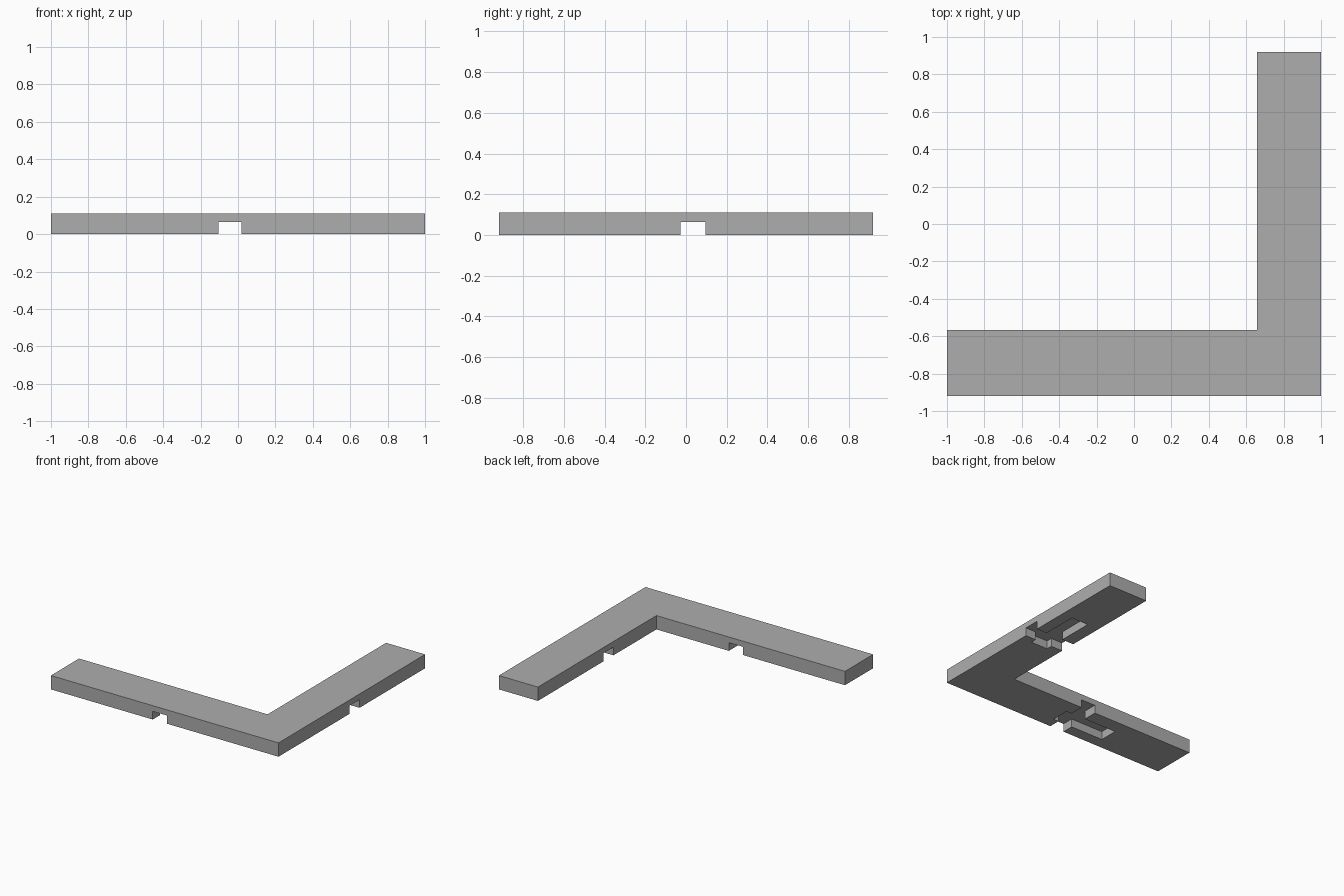
import bpy
import bmesh

if "Cube" in bpy.data.objects:
    bpy.data.objects.remove(bpy.data.objects["Cube"], do_unlink=True)

LEFT, BACK = 1.0, 0.92
HEIGHT, RECESS = 0.11, 0.065

grey = bpy.data.materials.new("plain grey")
grey.use_nodes = True
COLOUR = (0.42, 0.42, 0.42, 1)
grey.diffuse_color = COLOUR
grey.node_tree.nodes["Principled BSDF"].inputs["Base Color"].default_value = COLOUR


def prism(name, outline, z0, z1):
    """Extrude a flat outline from z0 up to z1."""
    bm = bmesh.new()
    base = bm.faces.new([bm.verts.new((x, y, z0)) for x, y in outline])
    top = bmesh.ops.extrude_face_region(bm, geom=[base])["geom"]
    bmesh.ops.translate(bm, vec=(0, 0, z1 - z0),
                        verts=[v for v in top if isinstance(v, bmesh.types.BMVert)])
    bmesh.ops.recalc_face_normals(bm, faces=bm.faces)
    mesh = bpy.data.meshes.new(name)
    bm.to_mesh(mesh)
    bm.free()
    mesh.materials.append(grey)
    obj = bpy.data.objects.new(name, mesh)
    bpy.context.collection.objects.link(obj)
    return obj


def recess_outline(start):
    """Cross channel with a pocket; (distance along arm, distance across arm)."""
    end = start + 0.125
    near, far = start - 0.047, end + 0.285
    inner, outer = 0.092, 0.24
    out, past = -0.1, 0.45
    return [(start, out), (end, out), (end, inner), (far, inner),
            (far, outer), (end, outer), (end, past), (start, past),
            (start, outer), (near, outer), (near, inner), (start, inner)]


# L-shaped bracket body
bracket = prism("corner_bracket",
                [(-LEFT, -BACK), (LEFT, -BACK), (LEFT, BACK),
                 (0.657, BACK), (0.657, -0.567), (-LEFT, -0.567)], 0, HEIGHT)

# Underside recesses, one per arm, measured from the outer corner
cutters = [
    prism("front_arm_cutter",
          [(LEFT - a, c - BACK) for a, c in recess_outline(0.98)], -0.1, RECESS),
    prism("side_arm_cutter",
          [(LEFT - c, a - BACK) for a, c in recess_outline(0.892)], -0.1, RECESS),
]
bpy.context.view_layer.objects.active = bracket
for cutter in cutters:
    cut = bracket.modifiers.new(cutter.name, 'BOOLEAN')
    cut.operation = 'DIFFERENCE'
    cut.solver = 'EXACT'
    cut.object = cutter
    bpy.ops.object.modifier_apply(modifier=cut.name)
    bpy.data.objects.remove(cutter, do_unlink=True)
